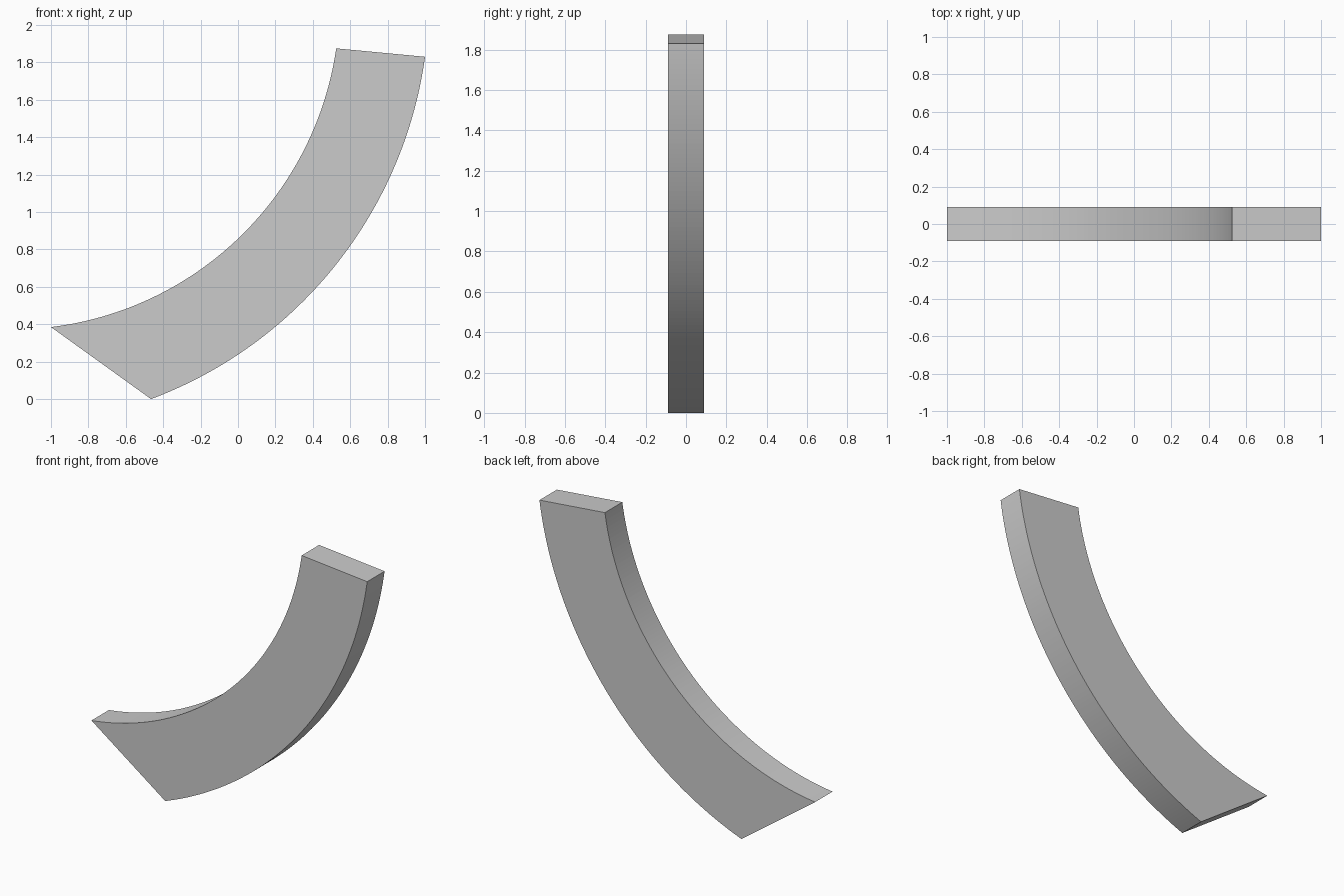
import bpy, bmesh
from math import atan2, cos, sin, hypot

if "Cube" in bpy.data.objects:
    bpy.data.objects.remove(bpy.data.objects["Cube"])

SEGMENTS = 96
HALF_DEPTH = 0.09


def arc_through(a, b, c, n):
    """Points on the circular arc from a to c passing through b."""
    d1, d2 = (b[0] - a[0], b[1] - a[1]), (c[0] - b[0], c[1] - b[1])
    k1 = d1[0] * (a[0] + b[0]) / 2 + d1[1] * (a[1] + b[1]) / 2
    k2 = d2[0] * (b[0] + c[0]) / 2 + d2[1] * (b[1] + c[1]) / 2
    det = d1[0] * d2[1] - d1[1] * d2[0]
    cx = (k1 * d2[1] - d1[1] * k2) / det
    cz = (d1[0] * k2 - k1 * d2[0]) / det
    r = hypot(a[0] - cx, a[1] - cz)
    t0 = atan2(a[1] - cz, a[0] - cx)
    t1 = atan2(c[1] - cz, c[0] - cx)
    return [(cx + r * cos(t0 + (t1 - t0) * i / n),
             cz + r * sin(t0 + (t1 - t0) * i / n)) for i in range(n + 1)]


# Inner and outer edges of the curved slab, seen from the front
inner = arc_through((-1.0, 0.385), (0.09, 0.95), (0.525, 1.875), SEGMENTS)
outer = arc_through((-0.465, 0.0), (0.6, 0.82), (1.0, 1.83), SEGMENTS)

# Rectangular cross-sections bridged along the curve
bm = bmesh.new()
rings = []
for (xi, zi), (xo, zo) in zip(inner, outer):
    rings.append([bm.verts.new(p) for p in (
        (xi, -HALF_DEPTH, zi), (xo, -HALF_DEPTH, zo),
        (xo, HALF_DEPTH, zo), (xi, HALF_DEPTH, zi))])
for r0, r1 in zip(rings, rings[1:]):
    for j in range(4):
        k = (j + 1) % 4
        bm.faces.new((r0[j], r0[k], r1[k], r1[j]))

# Flat end cuts
bm.faces.new(rings[0])
bm.faces.new(rings[-1])
bmesh.ops.recalc_face_normals(bm, faces=bm.faces)

mesh = bpy.data.meshes.new("curved_slab")
bm.to_mesh(mesh)
bm.free()
slab = bpy.data.objects.new("curved_slab", mesh)
bpy.context.collection.objects.link(slab)
